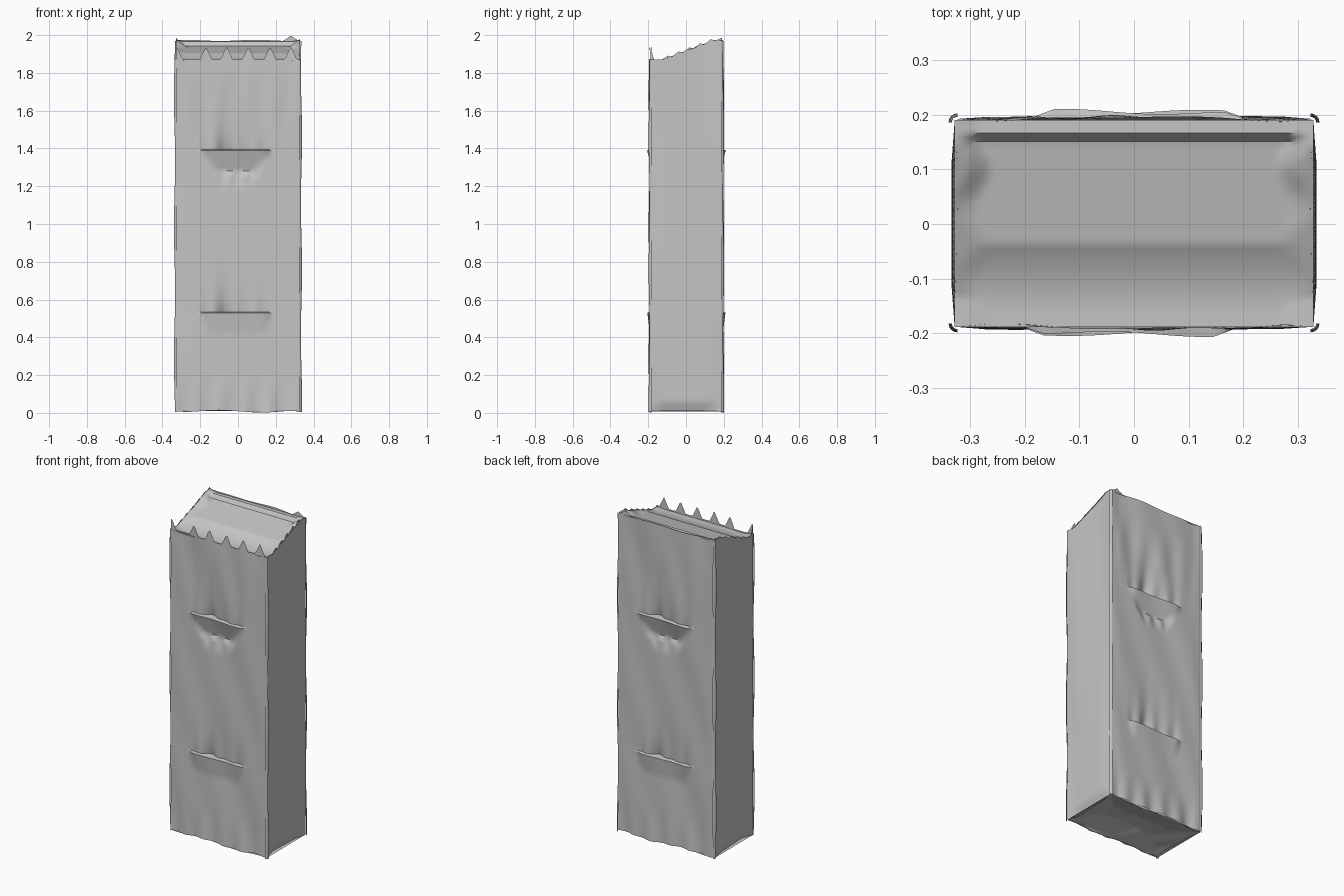
import bpy, bmesh, math, random

if "Cube" in bpy.data.objects:
    bpy.data.objects.remove(bpy.data.objects["Cube"])

random.seed(4)
HX, HY = 0.328, 0.188          # half width and half depth of the carton

grey = bpy.data.materials.new("warm_grey")
grey.diffuse_color = (0.56, 0.56, 0.56, 1)
grey.use_nodes = True
grey.node_tree.nodes["Principled BSDF"].inputs["Base Color"].default_value = grey.diffuse_color


def clamp(v, a=0.0, b=1.0):
    return max(a, min(b, v))


def finish(name, bm, angle=40):
    me = bpy.data.meshes.new(name)
    bm.to_mesh(me)
    bm.free()
    me.materials.append(grey)
    ob = bpy.data.objects.new(name, me)
    bpy.context.collection.objects.link(ob)
    bpy.ops.object.select_all(action='DESELECT')
    ob.select_set(True)
    bpy.context.view_layer.objects.active = ob
    bpy.ops.object.shade_smooth_by_angle(angle=math.radians(angle))
    return ob


def surface(name, nu, nv, point, closed=False):
    """Quad sheet through point(i, j)."""
    bm = bmesh.new()
    rows = [[bm.verts.new(point(i, j)) for i in range(nu)] for j in range(nv)]
    for j in range(nv - 1):
        for i in range(nu if closed else nu - 1):
            k = (i + 1) % nu
            bm.faces.new((rows[j][i], rows[j][k], rows[j + 1][k], rows[j + 1][i]))
    return finish(name, bm)


# crumpling: a few fixed random ripples
WAVES = [(random.uniform(6, 24), random.uniform(2, 11), random.uniform(0, 6.3))
         for _ in range(6)]


def crumple(x, z):
    return sum(math.sin(a * x + b * z + c) for a, b, c in WAVES) / 6


def handle(x, z, z0, deep):
    """Pressed hand grip: protruding edge, hollow below, folds above."""
    d = z0 - z
    if d >= 0:
        u = d / 0.19
        half = 0.195 - deep * 0.11 * clamp(u)
        b = clamp((half - abs(x + 0.01)) / 0.04)
        fold = 0.6 + 0.4 * math.cos(x * 75)
        if u < 0.6:
            return b * (0.014 - 0.055 * deep * u)
        return b * (0.014 - 0.033 * deep) * clamp((1.05 - u) / 0.45) * fold
    b = clamp((0.2 - abs(x + 0.01)) / 0.05)
    folds = 0.55 + 0.45 * math.cos((x + 0.08) * 58)
    pocket = 0.025 * math.exp(-((x + 0.06) / 0.04) ** 2)
    return -b * (0.012 * folds + pocket) * math.exp(d / 0.09)


def panel(x, z):
    edge = clamp((HX - abs(x)) / 0.06)
    flute = 0.003 * math.sin(x * 42) * clamp((z - 1.4) / 0.2) * clamp((1.87 - z) / 0.2)
    foot = 0.006 * math.sin(x * 48) * clamp((0.2 - z) / 0.2)
    return edge * (0.007 * crumple(x, z) + flute + foot
                   + handle(x, z, 1.39, 1.0) + handle(x, z, 0.53, 0.45))


# outline of the carton, anticlockwise from the front left corner
NF, NS = 68, 20
outline = []
for k in range(NF):
    outline.append(("front", -HX + 2 * HX * k / NF, -HY))
for k in range(NS):
    outline.append(("right", HX, -HY + 2 * HY * k / NS))
for k in range(NF):
    outline.append(("back", HX - 2 * HX * k / NF, HY))
for k in range(NS):
    outline.append(("left", -HX, HY - 2 * HY * k / NS))


def slope(y):
    return min(1.925 + 0.38 * y, 1.982)


TEETH = (-0.325, -0.17, -0.06, 0.055, 0.17, 0.28)


def rim_height(part, x, y):
    """Torn top edge: teeth in front, rising sides, straight back."""
    if part == "front":
        tooth = max(clamp(1 - abs(x - t) / 0.033) for t in TEETH)
        return 1.87 + 0.07 * tooth
    if part == "back":
        return 1.972 + 0.028 * clamp(1 - abs(x - 0.28) / 0.04) + 0.003 * math.sin(17 * x)
    return max(1.87, slope(y) - 0.004 + 0.008 * math.sin(y * 110))


LEVELS = sorted([0.02 * k for k in range(81)] + [0.534, 0.53, 1.394, 1.39])
TOP_ROWS = 14


def shell(i, j):
    part, x, y = outline[i]
    if j < len(LEVELS):
        z = LEVELS[j]
    else:
        z = 1.6 + (rim_height(part, x, y) - 1.6) * (j - len(LEVELS) + 1) / TOP_ROWS
    if z == 0:
        z = 0.008 + 0.006 * math.sin(14 * x + 3) * clamp((HX - abs(x)) / 0.1)
    if part == "front":
        y -= panel(x, z)
    elif part == "back":
        y += panel(-x, z) + 0.004
    else:
        # gently bowed sides, tucked in at the foot
        s = 1 if part == "right" else -1
        e = clamp((HY - abs(y)) / 0.08)
        x += s * e * (0.006 * math.sin(2.2 * z + 6 * y)
                      - 0.02 * clamp((0.06 - z) / 0.06))
    return x, y, z


surface("carton_walls", len(outline), len(LEVELS) + TOP_ROWS, shell, closed=True)


# sunken top with a folded step across it and a raised border
def lid(i, j):
    x = -HX + 2 * HX * i / 60
    y = -HY + (2 * HY + 0.002) * j / 48
    if y < -0.036:
        z = 1.862 + 0.042 * clamp((y + 0.17) / 0.134) ** 2
    else:
        z = 1.904 + 0.2 * (y + 0.036)
    back = clamp((y - 0.15) / 0.015)
    z += back * (1.966 - z)
    side = clamp((abs(x) - 0.275 - 0.012 * math.sin(45 * y)) / 0.04)
    z += side * (max(1.866, slope(y) - 0.008) - z)
    return x, y, z


surface("sunken_top", 61, 49, lid)


# folded base, slightly hollow with diagonal creases from the corners
def base(i, j):
    x = HX - 2 * HX * i / 60
    y = -HY + 2 * HY * j / 32
    inset = min(HX - abs(x), HY - abs(y))
    z = 0.008 + 0.035 * clamp(inset / 0.14) + 0.004 * crumple(x * 2, y * 3) * clamp(inset / 0.05)
    if inset < 0.005:
        z = 0.008 + 0.006 * math.sin(14 * x + 3) * clamp((HX - abs(x)) / 0.1)
    return x, y, z


surface("folded_base", 61, 33, base)

# worn corner edges: slim vertical folds standing slightly proud
for sx, side in ((-1, "left"), (1, "right")):
    for sy, face in ((-1, "front"), (1, "back")):
        def fold(i, j, sx=sx, sy=sy):
            z = 0.004 + (1.868 if sy < 0 else 1.966) * j / 40
            a = i / 6 * math.pi / 2
            r = 0.013 + 0.003 * math.sin(9 * z + sx)
            cx, cy = sx * (HX - 0.005), sy * (HY - 0.006 if sy < 0 else HY - 0.002)
            # keep outward-facing winding on every corner
            if sx * sy < 0:
                a = math.pi / 2 - a
            return cx + sx * r * math.cos(a), cy + sy * r * math.sin(a), z
        surface(face + "_" + side + "_corner", 7, 41, fold)
